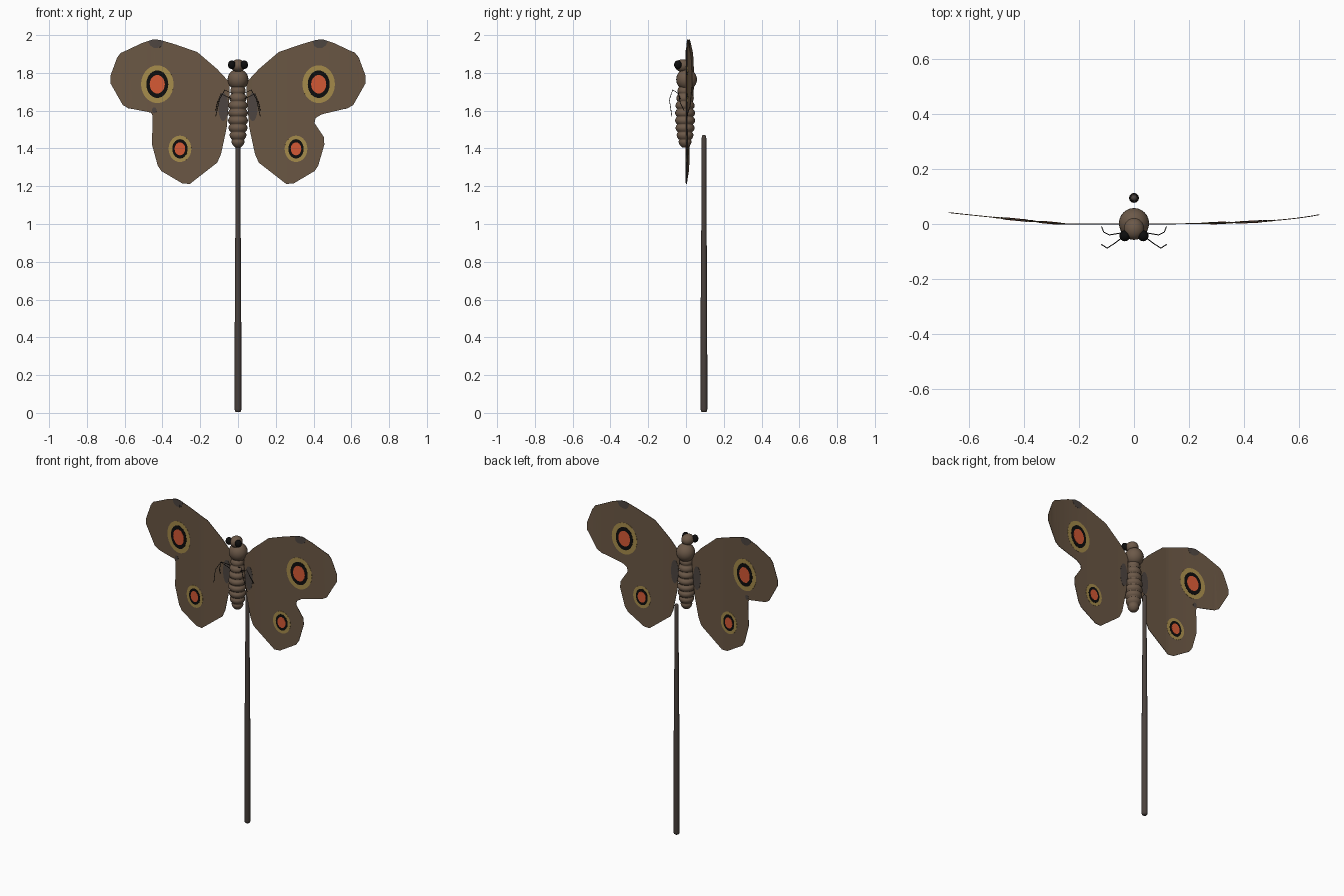
import bpy, bmesh, math
from mathutils import Vector

cube = bpy.data.objects.get("Cube")
if cube:
    bpy.data.objects.remove(cube, do_unlink=True)


def material(name, r, g, b):
    m = bpy.data.materials.new(name)
    m.use_nodes = True
    m.diffuse_color = (r, g, b, 1)
    node = m.node_tree.nodes["Principled BSDF"]
    node.inputs["Base Color"].default_value = (r, g, b, 1)
    node.inputs["Roughness"].default_value = 0.8
    return m


WING = material("wing brown", 0.145, 0.095, 0.058)
BODY = material("body brown", 0.15, 0.10, 0.066)
STICK = material("dark wood", 0.07, 0.055, 0.048)
TAN = material("ring tan", 0.38, 0.26, 0.07)
BLACK = material("black", 0.004, 0.004, 0.004)
RED = material("orange red", 0.66, 0.10, 0.035)
GREY = material("patch grey", 0.075, 0.06, 0.052)


def finish(name, bm, mat, smooth=True):
    bmesh.ops.recalc_face_normals(bm, faces=bm.faces)
    me = bpy.data.meshes.new(name)
    bm.to_mesh(me)
    bm.free()
    me.materials.append(mat)
    ob = bpy.data.objects.new(name, me)
    bpy.context.collection.objects.link(ob)
    for p in me.polygons:
        p.use_smooth = smooth
    return ob


def wing_bend(x):
    """Backward sweep of each wing."""
    if x < 0:
        return 0.042 * max(0, (-x - 0.25) / 0.43) ** 1.1
    t = max(0, (x - 0.12) / 0.55)
    return 0.01 * t + 0.023 * t ** 4


def plate(name, outline, half, mat):
    """Thin sheet in x, z that follows the bend of the wings."""
    bm = bmesh.new()
    bm.faces.new([bm.verts.new((x, 0, z)) for x, z in outline])
    for i in range(-35, 36):
        bmesh.ops.bisect_plane(bm, geom=bm.verts[:] + bm.edges[:] + bm.faces[:],
                               plane_co=(i * 0.02, 0, 0), plane_no=(1, 0, 0))
    bmesh.ops.triangulate(bm, faces=bm.faces)
    for v in bm.verts:
        v.co.y = wing_bend(v.co.x)
    ob = finish(name, bm, mat, False)
    mod = ob.modifiers.new("thickness", "SOLIDIFY")
    mod.thickness = half * 2
    mod.offset = 0
    return ob


def oval(cx, cz, rx, rz, n=28):
    return [(cx + rx * math.cos(math.tau * i / n), cz + rz * math.sin(math.tau * i / n))
            for i in range(n)]


def lathe(name, profile, mat, x=0, y=0, n=24):
    """Spin a radius, height profile about a vertical axis."""
    bm = bmesh.new()
    rings = [[bm.verts.new((x + r * math.cos(math.tau * i / n), y + r * math.sin(math.tau * i / n), z))
              for i in range(n)] for r, z in profile]
    for a, b in zip(rings, rings[1:]):
        for i in range(n):
            bm.faces.new((a[i], a[(i + 1) % n], b[(i + 1) % n], b[i]))
    bm.faces.new(rings[0])
    bm.faces.new(rings[-1])
    return finish(name, bm, mat)


def ball(name, centre, size, mat):
    bm = bmesh.new()
    bmesh.ops.create_uvsphere(bm, u_segments=24, v_segments=14, radius=1)
    for v in bm.verts:
        v.co = Vector(centre) + v.co * Vector(size)
    return finish(name, bm, mat)


# Wings: shared upper and lower edges, a different notch on each side
upper = [(0.045, 1.75), (0.11, 1.82), (0.215, 1.91), (0.33, 1.95), (0.415, 1.975), (0.45, 1.977),
         (0.51, 1.957), (0.62, 1.905), (0.64, 1.88), (0.675, 1.785), (0.675, 1.745),
         (0.61, 1.63), (0.58, 1.613)]
lower = [(0.425, 1.31), (0.405, 1.28), (0.295, 1.215), (0.255, 1.212),
         (0.11, 1.325), (0.09, 1.37), (0.06, 1.51), (0.045, 1.68)]
notch = {"left": [(0.44, 1.58), (0.41, 1.56), (0.405, 1.535), (0.455, 1.46), (0.457, 1.42)],
         "right": [(0.46, 1.59), (0.452, 1.575), (0.455, 1.42)]}
tip_patch = [(0.395, 1.967), (0.415, 1.975), (0.45, 1.977), (0.475, 1.968),
             (0.465, 1.945), (0.445, 1.932), (0.42, 1.93), (0.403, 1.943)]

for side, s in (("left", 1), ("right", -1)):
    def flip(points):
        return [(s * x, z) for x, z in points]

    plate(side + "_wing", flip(upper + notch[side] + lower), 0.0015, WING)

    # Eye spots, each three stacked ovals
    for label, cx, cz, k in (("upper", 0.427, 1.74, 1), ("lower", 0.307, 1.398, 0.7)):
        for part, rx, rz, half, mat in (("ring", 0.086, 0.1, 0.0025, TAN),
                                        ("dark", 0.058, 0.073, 0.0035, BLACK),
                                        ("centre", 0.04, 0.049, 0.0045, RED)):
            plate(f"{side}_{label}_spot_{part}", flip(oval(cx, cz, rx * k, rz * k)), half, mat)

    # Grey patches at the tip and the root
    plate(side + "_tip_patch", flip(tip_patch), 0.0025, GREY)
    plate(side + "_root_patch", flip(oval(0.078, 1.62, 0.026, 0.075)), 0.0025, GREY)

    # Eyes
    ball(side + "_eye", (s * 0.033, -0.043, 1.843), (0.02, 0.02, 0.023), BLACK)

    # Thin legs
    for label, path in (("front", [(0.03, -0.04, 1.69), (0.07, -0.07, 1.71),
                                   (0.098, -0.088, 1.66), (0.118, -0.075, 1.57)]),
                        ("hind", [(0.03, -0.03, 1.66), (0.09, -0.04, 1.69),
                                  (0.11, -0.03, 1.64), (0.118, -0.01, 1.6)])):
        cu = bpy.data.curves.new(f"{side}_{label}_leg", "CURVE")
        cu.dimensions = "3D"
        cu.bevel_depth = 0.0018
        cu.bevel_resolution = 1
        sp = cu.splines.new("POLY")
        sp.points.add(len(path) - 1)
        for p, (x, y, z) in zip(sp.points, path):
            p.co = (s * x, y, z, 1)
        cu.materials.append(BLACK)
        bpy.context.collection.objects.link(bpy.data.objects.new(cu.name, cu))

plate("right_notch_patch", oval(-0.443, 1.602, 0.012, 0.016, 12), 0.0025, GREY)

# Head and thorax
ball("head", (0, -0.018, 1.838), (0.037, 0.04, 0.034), BODY)
ball("thorax", (0, 0.003, 1.765), (0.055, 0.055, 0.056), BODY)

# Abdomen with rounded, overlapping rings
bottom, top, segments, steps = 1.405, 1.73, 8, 8
profile = []
for i in range(segments * steps + 1):
    t = i / (segments * steps)
    girth = 0.053 * math.sin(math.pi * (0.04 + 0.8 * t ** 0.8)) ** 0.55
    groove = 0.78 + 0.22 * abs(math.sin(math.pi * t * segments)) ** 0.7
    profile.append((girth * groove, bottom + (top - bottom) * t))
lathe("abdomen", profile, BODY, y=-0.005)

# Stick with rounded ends
lathe("stick", [(0.011, 0.004), (0.016, 0.009), (0.018, 0.02), (0.017, 0.6), (0.0125, 1.2),
                (0.0125, 1.455), (0.01, 1.467), (0.004, 1.472)], STICK, y=0.095, n=16)
